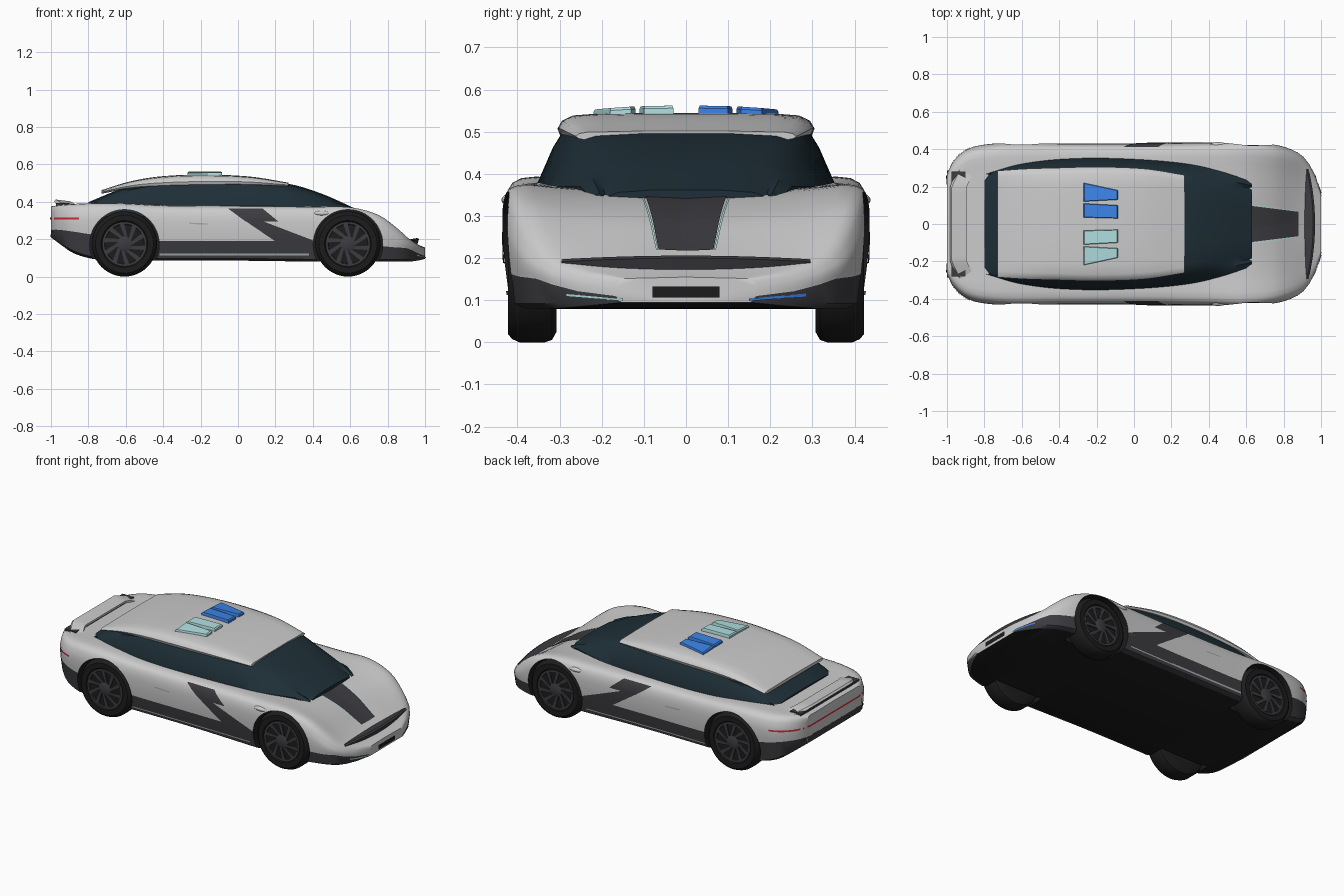
import bpy, bmesh, math
from mathutils import Vector
from mathutils.bvhtree import BVHTree

if "Cube" in bpy.data.objects:
    bpy.data.objects.remove(bpy.data.objects["Cube"])


def material(name, r, g, b):
    m = bpy.data.materials.new(name)
    m.diffuse_color = (r, g, b, 1)
    m.use_nodes = True
    m.node_tree.nodes["Principled BSDF"].inputs["Base Color"].default_value = m.diffuse_color
    return m


WHITE = material("white_paint", .62, .62, .63)
DARK = material("dark_trim", .045, .045, .052)
BLACK = material("black_rubber", .012, .012, .012)
GLASS = material("tinted_glass", .013, .028, .038)
BLUE = material("blue_lens", .045, .23, .8)
CYAN = material("pale_lens", .45, .75, .76)
RED = material("red_lamp", .6, .02, .04)
METAL = material("light_strip", .35, .4, .42)


def interp(keys, t):
    """Smooth interpolation through keys (t, value, value, ...)."""
    n = len(keys)
    i = max(k for k in range(n - 1) if k == 0 or keys[k][0] <= t)
    a, b = keys[i], keys[i + 1]
    h = b[0] - a[0]
    u = (t - a[0]) / h
    out = []
    for c in range(1, len(a)):
        def slope(k):
            p, q = keys[max(k - 1, 0)], keys[min(k + 1, n - 1)]
            return (q[c] - p[c]) / (q[0] - p[0]) * h
        out.append((2*u**3 - 3*u*u + 1) * a[c] + (u**3 - 2*u*u + u) * slope(i)
                   + (3*u*u - 2*u**3) * b[c] + (u**3 - u*u) * slope(i + 1))
    return out


def make(name, verts, faces, mats, indices=None):
    me = bpy.data.meshes.new(name)
    me.from_pydata(verts, [], faces)
    for m in mats:
        me.materials.append(m)
    if indices:
        me.polygons.foreach_set("material_index", indices)
    bm = bmesh.new()
    bm.from_mesh(me)
    bmesh.ops.recalc_face_normals(bm, faces=bm.faces)
    bm.to_mesh(me)
    bm.free()
    ob = bpy.data.objects.new(name, me)
    bpy.context.collection.objects.link(ob)
    return ob


def loft(name, rings, mats, pick=lambda k: 0, caps=True):
    """Skin closed rings; pick chooses the material from the strip index."""
    n = len(rings[0])
    verts = [p for r in rings for p in r]
    faces, idx = [], []
    for i in range(len(rings) - 1):
        for j in range(n):
            k = (j + 1) % n
            faces.append((i*n + j, i*n + k, (i+1)*n + k, (i+1)*n + j))
            idx.append(pick(min(j, n - 1 - j)))
    if caps:
        faces += [tuple(range(n)), tuple(range(len(verts) - n, len(verts)))]
        idx += [0, 0]
    return make(name, verts, faces, mats, idx)


def shell(name, keys, half, n, mats, pick=lambda k: 0):
    """Loft along x from a mirrored half section."""
    rings = []
    for i in range(n + 1):
        x = keys[0][0] + (keys[-1][0] - keys[0][0]) * i / n
        h = half(*interp(keys, x))
        rings.append([(x, y, z) for y, z in h] + [(x, -y, z) for y, z in h[-2:0:-1]])
    return loft(name, rings, mats, pick)


# Body: x, half width, bottom, trim line, shoulder, fender, centre
body_keys = [
    (-1.0, .27, .21, .25, .33, .37, .375), (-.96, .345, .18, .25, .335, .378, .38),
    (-.88, .405, .125, .24, .34, .385, .385), (-.75, .43, .09, .22, .345, .39, .39),
    (-.6, .435, .085, .2, .345, .388, .39), (-.4, .43, .085, .19, .34, .378, .38),
    (0, .43, .085, .19, .335, .375, .375), (.4, .435, .08, .19, .335, .372, .36),
    (.6, .44, .08, .18, .335, .37, .345), (.75, .425, .08, .165, .29, .33, .29),
    (.85, .395, .08, .155, .225, .26, .23), (.91, .355, .08, .15, .185, .205, .198),
    (.96, .28, .085, .125, .155, .17, .172), (1.0, .17, .095, .11, .135, .15, .155)]


def body_half(w, zb, zs, zh, zf, zt):
    up = [(0, .99*w, zs), (1, w, (zs + zh)/2), (2, .985*w, zh), (3, .9*w, zf),
          (4, .6*w, (zf + zt)/2), (5, 0, zt)]
    return [(0, zb), (.9*w, zb), (.96*w, zb + .012)] + [interp(up, i/3) for i in range(15)] + [(0, zt)]


body = shell("body", body_keys, body_half, 64, [WHITE, DARK, BLACK],
             lambda k: 2 if k == 0 else 1 if k <= 2 else 0)
tree = BVHTree.FromPolygons([v.co.copy() for v in body.data.vertices],
                            [tuple(p.vertices) for p in body.data.polygons])


def decal(name, quad, axis, sign, mat, off=.004, n=10):
    """Project a flat quad onto the body along an axis."""
    others = [a for a in range(3) if a != axis]
    q = [Vector(p) for p in quad]
    pts = []
    for i in range(n + 1):
        for j in range(n + 1):
            p2 = q[0].lerp(q[1], i/n).lerp(q[3].lerp(q[2], i/n), j/n)
            o, d = Vector((0, 0, 0)), Vector((0, 0, 0))
            o[others[0]], o[others[1]], o[axis] = p2[0], p2[1], 3 * sign
            d[axis] = -sign
            hit = tree.ray_cast(o, d)[0]
            pts.append(hit - d*off if hit else None)
    faces = []
    for i in range(n):
        for j in range(n):
            f = (i*(n+1) + j, (i+1)*(n+1) + j, (i+1)*(n+1) + j + 1, i*(n+1) + j + 1)
            if all(pts[k] for k in f):
                faces.append(f)
    return make(name, [p or Vector((0, 0, .2)) for p in pts], faces, [mat])


# Side stripes, sill strips, tail lamps and nose lights
for s, side in ((-1, "right"), (1, "left")):
    decal(side + "_stripe_upper", [(-.055, .365), (.13, .365), (.215, .295), (.04, .295)], 1, s, DARK)
    decal(side + "_stripe_lower", [(.04, .297), (.13, .297), (.415, .188), (.2, .188)], 1, s, DARK)
    decal(side + "_sill_strip", [(-.42, .122), (.38, .122), (.38, .112), (-.42, .112)], 1, s, METAL, .006)
    decal(side + "_door_handle", [(-.26, .288), (-.16, .284), (-.16, .277), (-.26, .281)], 1, s, METAL)
    decal(side + "_tail_lamp", [(-.985, .316), (-.85, .316), (-.85, .306), (-.985, .306)], 1, s, RED)
    decal(side + "_nose_light", [(s*.15, .104), (s*.285, .116), (s*.285, .109), (s*.15, .098)], 0, 1,
          BLUE if s > 0 else CYAN)
    decal(side + "_hood_line", [(.64, s*.1), (.64, s*.105), (.88, s*.071), (.88, s*.066)], 2, 1, CYAN)
decal("rear_tail_lamp", [(-.29, .316), (.29, .316), (.29, .306), (-.29, .306)], 0, -1, RED)
decal("rear_bumper", [(-.26, .25), (.26, .25), (.26, .214), (-.26, .214)], 0, -1, DARK)
decal("hood_stripe", [(.6, -.1), (.6, .1), (.88, .065), (.88, -.065)], 2, 1, DARK)
decal("nose_intake", [(-.08, .133), (.08, .133), (.08, .106), (-.08, .106)], 0, 1, BLACK)


# Wheel arches cut from the body
def circle(x, y, z, r, n=48):
    return [(x + r*math.cos(2*math.pi*i/n), y, z + r*math.sin(2*math.pi*i/n)) for i in range(n)]


WHEELS = [(x, s) for x in (.588, -.607) for s in (-1, 1)]
for x, s in WHEELS:
    cutter = loft("arch_cutter", [circle(x, s*.29, .172, .186), circle(x, s*.6, .172, .186)], [BLACK])
    cutter.hide_render = True
    mod = body.modifiers.new("arch", 'BOOLEAN')
    mod.operation, mod.solver, mod.object = 'DIFFERENCE', 'EXACT', cutter
    mod.material_mode = 'TRANSFER'
    bpy.context.view_layer.objects.active = body
    bpy.ops.object.modifier_apply(modifier=mod.name)
    bpy.data.objects.remove(cutter)

# Wheels: tyre, rim dish, swirled spokes, hub
for x, s in WHEELS:
    tag = ("front" if x > 0 else "rear") + ("_left" if s > 0 else "_right")
    R = .174
    prof = [(.31, .10), (.308, .15), (.318, R - .006), (.335, R), (.395, R), (.413, R - .008),
            (.422, .155), (.422, .125), (.412, .117)]
    loft(tag + "_tyre", [circle(x, s*y, R, r) for y, r in prof], [BLACK])
    loft(tag + "_rim", [circle(x, s*y, R, r) for y, r in
                        ((.40, .119), (.418, .119), (.418, .107), (.413, .105))], [DARK], caps=False)
    loft(tag + "_hub", [circle(x, s*y, R, r, 24) for y, r in ((.40, .04), (.418, .04), (.423, .03))], [DARK])
    verts, faces = [], []
    for k in range(10):
        a = 2*math.pi*k/10
        b = len(verts)
        for y in (.405, .419):
            for r, da in ((.034, -.25), (.034, .25), (.11, .55), (.11, .33)):
                verts.append((x + r*math.cos(a + da), s*y, R + r*math.sin(a + da)))
        faces += [tuple(b + i for i in f) for f in
                  ((4, 5, 6, 7), (0, 1, 5, 4), (1, 2, 6, 5), (2, 3, 7, 6), (3, 0, 4, 7))]
    make(tag + "_spokes", verts, faces, [DARK])

# Glasshouse: x, base half width, top half width, top height
shell("glasshouse", [(-.8, .275, .26, .398), (-.6, .33, .285, .475), (-.3, .355, .29, .52),
                     (0, .35, .28, .522), (.27, .325, .252, .496), (.45, .285, .215, .442), (.63, .228, .19, .362)],
      lambda wb, wt, zt: [(0, .32), (wb - .005, .32), (wb, min(.37, zt - .02)),
                          (wt*.6 + wb*.4, zt*.6 + min(.37, zt - .02)*.4),
                          (wt, zt - .018), (wt*.85, zt - .006), (wt*.4, zt), (0, zt)], 40, [GLASS])

# Roof panel: x, half width, edge height, crown height
shell("roof", [(-.73, .285, .448, .462), (-.58, .295, .475, .508), (-.42, .30, .486, .535), (-.2, .305, .492, .545),
               (.06, .295, .493, .535), (.27, .262, .484, .502)],
      lambda w, e, z: [(0, e - .005), (w - .03, e - .005), (w - .006, e), (w, e*.7 + z*.3), (w*.965, e*.35 + z*.65),
                       (w*.88, e*.12 + z*.88), (w*.7, z - .002), (w*.35, z), (0, z)], 32, [WHITE])


# Bumper bar, wing and rear lip swept across the car
def sweep(name, half_w, section, mat, n=24):
    loft(name, [[(px, y, pz) for px, pz in section(y)]
                for y in (half_w*(2*i/n - 1) for i in range(n + 1))], [mat])


def bar(y):
    x = .968 - .4*y*y
    return [(x - .07, .16), (x - .012, .165), (x, .2 - .1*y*y), (x - .01, .206 - .1*y*y), (x - .07, .195 - .1*y*y)]


def wing(y):
    d = 2.5 * max(0, abs(y) - .2)
    x, z = -.985 + .2*d, .402 - .12*d
    return [(x, z), (x + .01, z + .01), (x + .09, z), (x + .09, z - .012), (x + .02, z - .012)]


sweep("front_bumper_bar", .295, bar, DARK)
sweep("rear_wing", .29, wing, WHITE)
sweep("rear_wing_underside", .28, lambda y: [(-.975, .392), (-.9, .392), (-.9, .37), (-.97, .37)], DARK)
sweep("rear_lip", .285, lambda y: [(-1.0, .24), (-1.0, .25), (-.93, .25), (-.93, .235)], DARK)

# Oval side pods
for s, side in ((-1, "right"), (1, "left")):
    bpy.ops.mesh.primitive_uv_sphere_add(segments=24, ring_count=12, location=(.45, s*.42, .338))
    pod = bpy.context.object
    pod.name = side + "_side_pod"
    pod.scale = (.045, .018, .014)
    pod.data.materials.append(WHITE)

# Roof light lenses
for s, mat, tag in ((1, BLUE, "blue"), (-1, CYAN, "pale")):
    for part, a in (("inner", (.035, .11, .1, .03)), ("outer", (.12, .22, .18, .13))):
        base = [(-.27, a[0]), (-.27, a[1]), (-.085, a[2]), (-.085, a[3])]
        cx, cy = -.178, sum(a) / 4
        rings = [[(cx + (x - cx)*k, s*(cy + (y - cy)*k), z - .25*(y - .03)**2) for x, y in base]
                 for k, z in ((1, .53), (1, .556), (.93, .562))]
        loft(f"{tag}_{part}_lens", rings, [mat])

# Smooth shading with crisp edges
bpy.ops.object.select_all(action='DESELECT')
for ob in bpy.context.scene.objects:
    ob.select_set(True)
    bpy.context.view_layer.objects.active = ob
bpy.ops.object.shade_smooth_by_angle(angle=math.radians(35))
